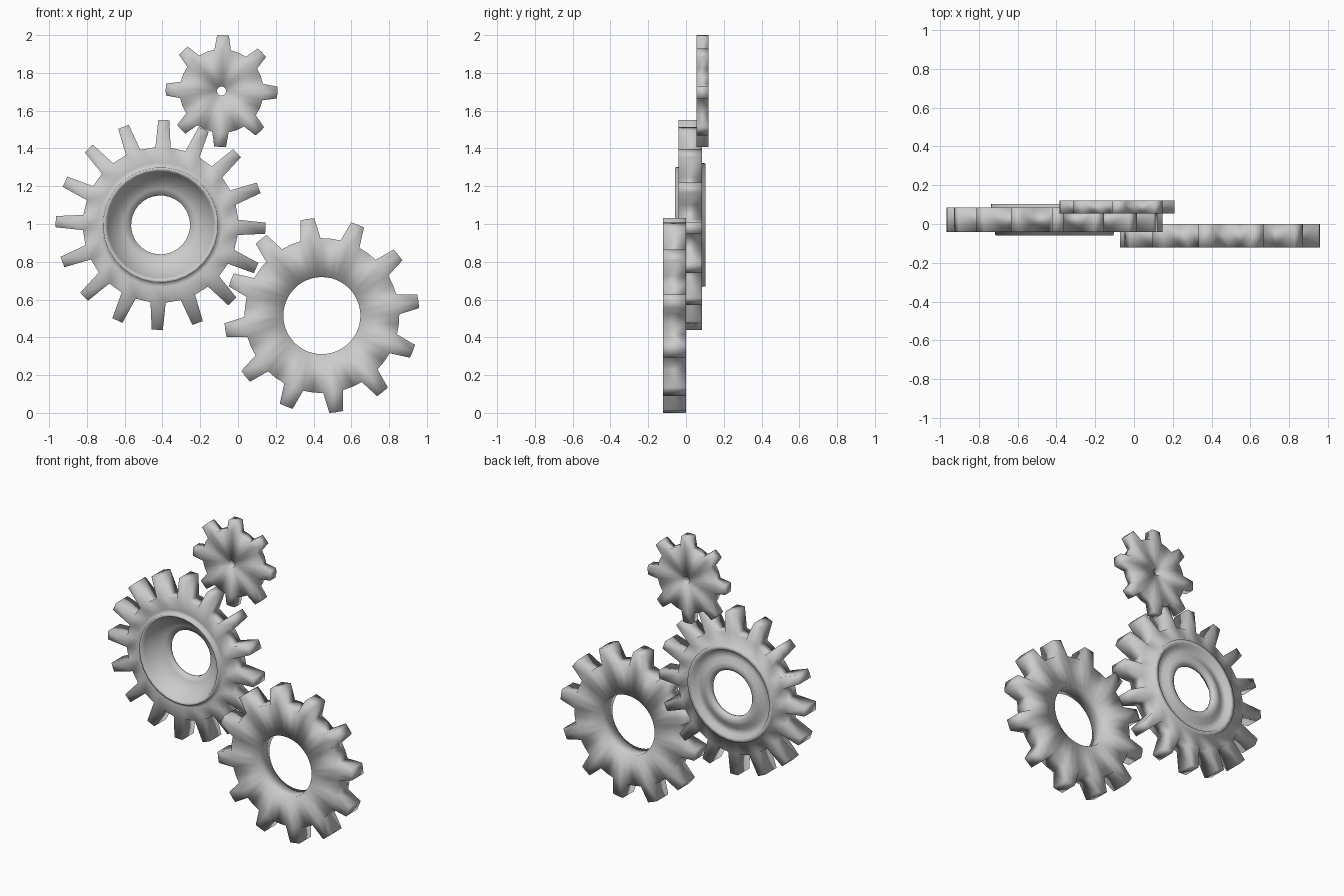
import bpy, bmesh, math

if "Cube" in bpy.data.objects:
    bpy.data.objects.remove(bpy.data.objects["Cube"])

metal = bpy.data.materials.new("grey_metal")
metal.diffuse_color = (0.6, 0.6, 0.6, 1)
metal.use_nodes = True
metal.node_tree.nodes["Principled BSDF"].inputs["Base Color"].default_value = metal.diffuse_color


def gear(name, x, z, teeth, tip_r, turn, profile, steps, tip_half=0.135):
    """Lathe a hub profile [(radius, y)...] from front root to back root, then add teeth.
    turn = clockwise angle in degrees of the first tooth from straight up."""
    bm = bmesh.new()
    pitch = 2 * math.pi / teeth
    fracs = [-0.25, 0.25] if steps == 2 else [-0.25, 0, 0.25, 0.5]
    half = len(fracs) // 2            # divisions across one tooth
    y0, y1 = profile[0][1], profile[-1][1]

    def vert(r, a, y):
        return bm.verts.new((x + r * math.sin(a), y, z + r * math.cos(a)))

    # hub rings, one column of vertices per angle
    cols = []
    for t in range(teeth):
        for f in fracs:
            a = math.radians(turn) + (t + f) * pitch
            cols.append([vert(r, a, y) for r, y in profile])
    n = len(cols)
    for i in range(n):
        p, q = cols[i], cols[(i + 1) % n]
        for k in range(len(profile) - 1):
            bm.faces.new((p[k], p[k + 1], q[k + 1], q[k]))
        if i % len(fracs) >= half:    # valley floor between teeth
            bm.faces.new((p[-1], p[0], q[0], q[-1]))

    # tapered teeth
    for t in range(teeth):
        base = cols[t * len(fracs): t * len(fracs) + half + 1]
        tips = []
        for k in range(half + 1):
            f = -tip_half + 2 * tip_half * k / half
            a = math.radians(turn) + (t + f) * pitch
            tips.append((vert(tip_r, a, y0), vert(tip_r, a, y1)))
        for k in range(half):
            b, c, u, v = base[k], base[k + 1], tips[k], tips[k + 1]
            bm.faces.new((b[0], c[0], v[0], u[0]))
            bm.faces.new((b[-1], u[1], v[1], c[-1]))
            bm.faces.new((u[0], v[0], v[1], u[1]))
        bm.faces.new((base[0][0], tips[0][0], tips[0][1], base[0][-1]))
        bm.faces.new((base[-1][0], base[-1][-1], tips[-1][1], tips[-1][0]))

    bmesh.ops.recalc_face_normals(bm, faces=bm.faces)
    for f in bm.faces:
        f.smooth = True
    mesh = bpy.data.meshes.new(name)
    bm.to_mesh(mesh)
    bm.free()
    mesh.materials.append(metal)
    bpy.context.collection.objects.link(bpy.data.objects.new(name, mesh))


def flat_hub(root, bore, y0, y1):
    return [(root, y0), (bore, y0), (bore, y1), (root, y1)]


# small pinion at the top
gear("small_gear", -0.087, 1.704, 8, 0.296, 1.5, flat_hub(0.222, 0.024, 0.055, 0.12), 4)

# wide ring gear at lower right
gear("ring_gear", 0.444, 0.515, 12, 0.517, -8.5, flat_hub(0.41, 0.204, -0.122, 0.0), 4)

# dished gear: front lip, conical bowl, bore, rounded back hub, groove, back lip
dish = [(0.412, -0.04), (0.328, -0.037), (0.308, -0.037), (0.305, -0.058),
        (0.29, -0.058), (0.282, -0.035), (0.23, 0.03), (0.19, 0.055), (0.156, 0.065),
        (0.156, 0.085), (0.178, 0.1), (0.21, 0.095), (0.24, 0.075), (0.285, 0.07),
        (0.298, 0.103), (0.327, 0.103), (0.328, 0.086), (0.412, 0.086)]
gear("dished_gear", -0.41, 0.995, 16, 0.556, 1.8, dish, 2)
